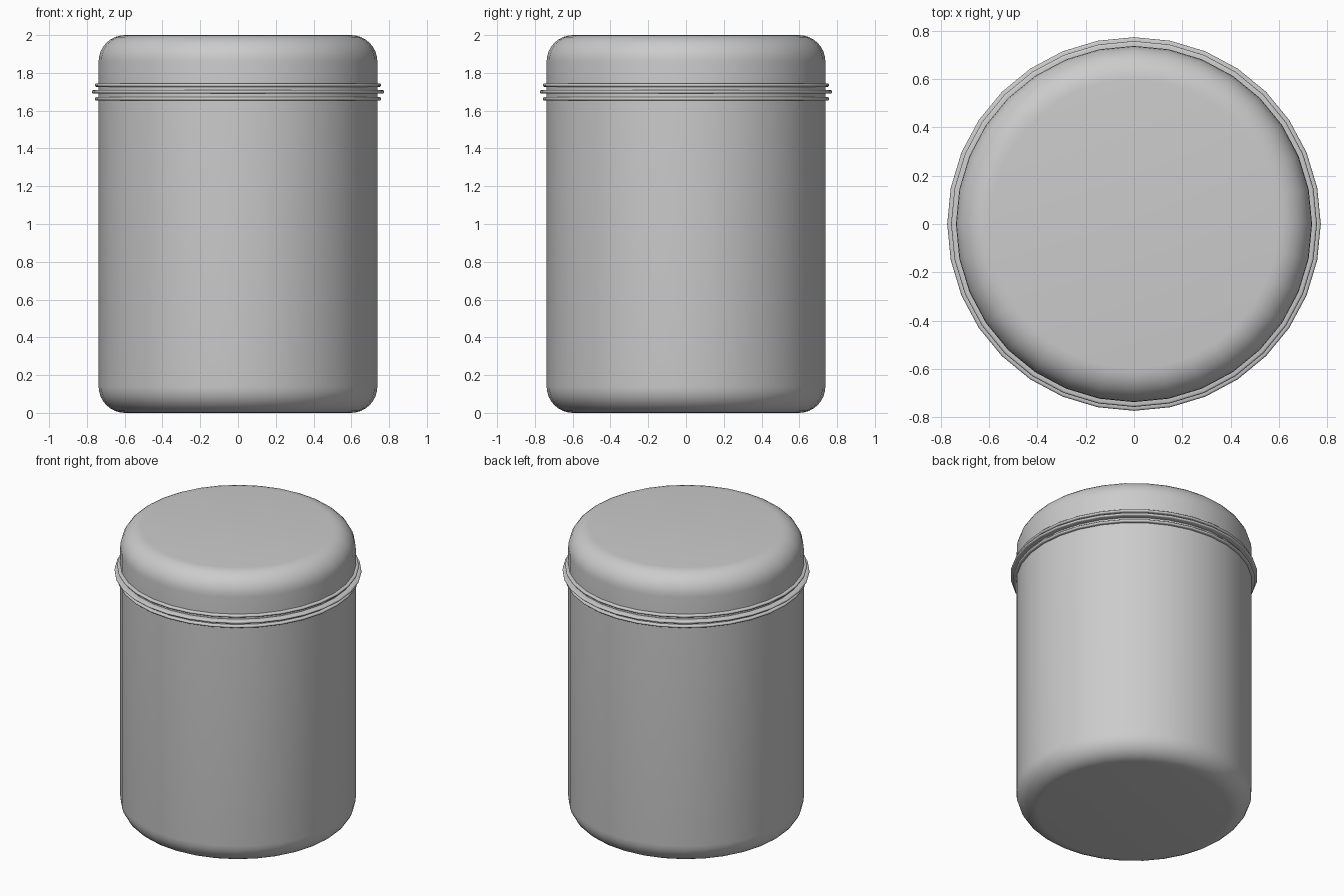
import bpy, bmesh
from math import sin, cos, pi, radians

if "Cube" in bpy.data.objects:
    bpy.data.objects.remove(bpy.data.objects["Cube"])

SIDES = 32
R = 0.738      # wall radius
C = 0.14       # corner rounding


def lathe(name, profile, closed=False):
    """Revolve (radius, z) points around z; open profiles get flat end caps."""
    bm = bmesh.new()
    rings = [[bm.verts.new((r * cos(2 * pi * i / SIDES), r * sin(2 * pi * i / SIDES), z))
              for i in range(SIDES)] for r, z in profile]
    pairs = list(zip(rings, rings[1:]))
    if closed:
        pairs.append((rings[-1], rings[0]))
    else:
        bm.faces.new(rings[0])
        bm.faces.new(rings[-1])
    for a, b in pairs:
        for i in range(SIDES):
            j = (i + 1) % SIDES
            bm.faces.new((a[i], a[j], b[j], b[i]))
    bmesh.ops.recalc_face_normals(bm, faces=bm.faces)
    mesh = bpy.data.meshes.new(name)
    bm.to_mesh(mesh)
    bm.free()
    obj = bpy.data.objects.new(name, mesh)
    bpy.context.collection.objects.link(obj)
    bpy.ops.object.select_all(action='DESELECT')
    obj.select_set(True)
    bpy.context.view_layer.objects.active = obj
    bpy.ops.object.shade_smooth_by_angle(angle=radians(35))
    return obj


def arc(cr, cz, rad, a0, a1, n):
    return [(cr + rad * cos(radians(a0 + (a1 - a0) * k / n)),
             cz + rad * sin(radians(a0 + (a1 - a0) * k / n))) for k in range(n + 1)]


# Canister body and lid, rounded at the outer rims
lathe("canister_body", arc(R - C, C, C, -90, 0, 8) + [(R, 1.70)])
lathe("canister_lid", [(R, 1.70)] + arc(R - C, 2 - C, C, 0, 90, 8))

# Raised bands around the seam: (name, height, outer radius)
H = 0.009
for name, z, outer in (("lower_band", 1.663, 0.758),
                       ("seam_band", 1.70, 0.774),
                       ("upper_band", 1.735, 0.758)):
    lathe(name, [(R - 0.01, z - H)] + arc(outer - H, z, H, -90, 90, 6)
          + [(R - 0.01, z + H)], closed=True)
